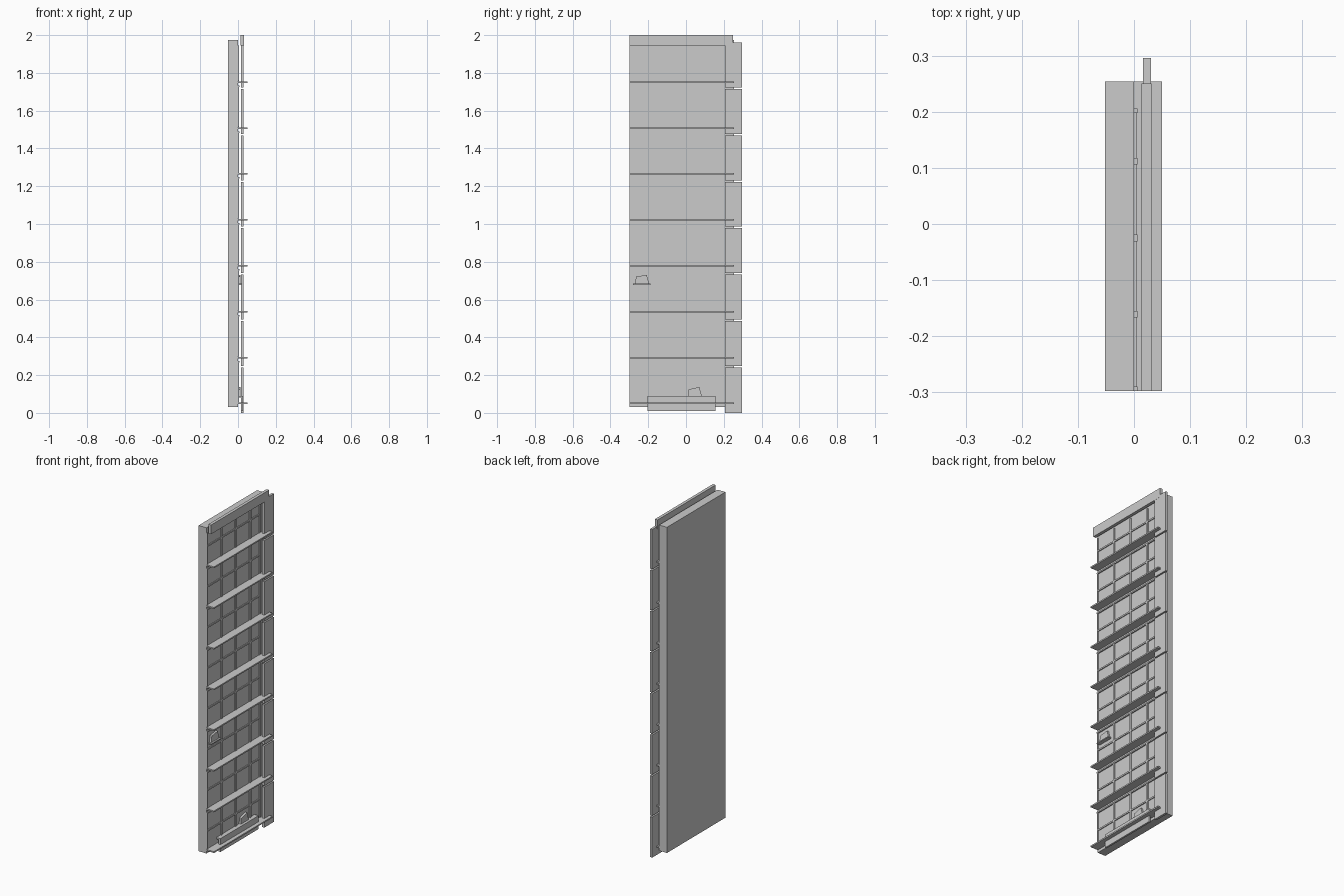
import bpy, bmesh

if "Cube" in bpy.data.objects:
    bpy.data.objects.remove(bpy.data.objects["Cube"])


def make(name, bm):
    bmesh.ops.recalc_face_normals(bm, faces=bm.faces)
    me = bpy.data.meshes.new(name)
    bm.to_mesh(me)
    bm.free()
    ob = bpy.data.objects.new(name, me)
    bpy.context.collection.objects.link(ob)
    return ob


def box(bm, x0, x1, y0, y1, z0, z1):
    v = [bm.verts.new((x, y, z)) for x in (x0, x1) for y in (y0, y1) for z in (z0, z1)]
    for f in ((0, 1, 3, 2), (4, 6, 7, 5), (0, 4, 5, 1), (2, 3, 7, 6), (0, 2, 6, 4), (1, 5, 7, 3)):
        bm.faces.new([v[i] for i in f])


def boxes(name, items):
    bm = bmesh.new()
    for b in items:
        box(bm, *b)
    return make(name, bm)


def prism(name, pts, x0, x1):
    bm = bmesh.new()
    a = [bm.verts.new((x0, y, z)) for y, z in pts]
    b = [bm.verts.new((x1, y, z)) for y, z in pts]
    bm.faces.new(a)
    bm.faces.new(b)
    for i in range(len(pts)):
        j = (i + 1) % len(pts)
        bm.faces.new((a[i], a[j], b[j], b[i]))
    return make(name, bm)


STEP, FIRST, FLOORS = 0.243, 0.05, 8
Y0, Y1, YW = -0.298, 0.254, 0.206
floors = [FIRST + i * STEP for i in range(FLOORS)]

# Backing slab
boxes("back_slab", [(-0.052, 0.0, Y0, Y1, 0.03, 1.975)])

# Floor ledges
boxes("floor_ledges", [(0.0, 0.05, Y0, Y1, z - 0.004, z + 0.004) for z in floors])

# Window frame bars on the slab face
bars = []
for i, z in enumerate(floors):
    top = z + 0.222 if i < FLOORS - 1 else 1.945
    for y in (Y0 + 0.004, -0.161, -0.025, 0.112, YW - 0.004):
        w = 0.004 if y in (Y0 + 0.004, YW - 0.004) else 0.006
        bars.append((0.0, 0.006, y - w, y + w, z + 0.006, top))
    bars.append((0.0, 0.005, Y0, YW, z + 0.110, z + 0.119))
    if i < FLOORS - 1:
        bars.append((0.0, 0.007, Y0, YW, top - 0.004, top + 0.004))
boxes("window_frames", bars)

# Corner pillar, one block per floor
boxes("corner_pillar", [(0.016, 0.03, YW, 0.296, i * 0.2455 + (0.004 if i else 0), (i + 1) * 0.2455 - 0.004)
                        for i in range(FLOORS)])

# Top parapet
boxes("parapet", [(0.013, 0.031, Y0, 0.25, 1.945, 2.0)])

# Entrance canopy: front board with top flange
boxes("entrance_canopy", [(0.016, 0.027, -0.205, 0.155, 0.01, 0.09),
                          (0.0, 0.016, -0.205, 0.155, 0.081, 0.09)])

# Small window shapes and sill
prism("window_chip_upper", [(-0.27, 0.684), (-0.264, 0.722), (-0.208, 0.73), (-0.195, 0.684)], 0.0, 0.012)
boxes("window_sill", [(0.0, 0.022, -0.281, -0.187, 0.678, 0.684)])
prism("window_chip_lower", [(0.01, 0.085), (0.014, 0.124), (0.07, 0.137), (0.085, 0.085)], 0.0, 0.012)
